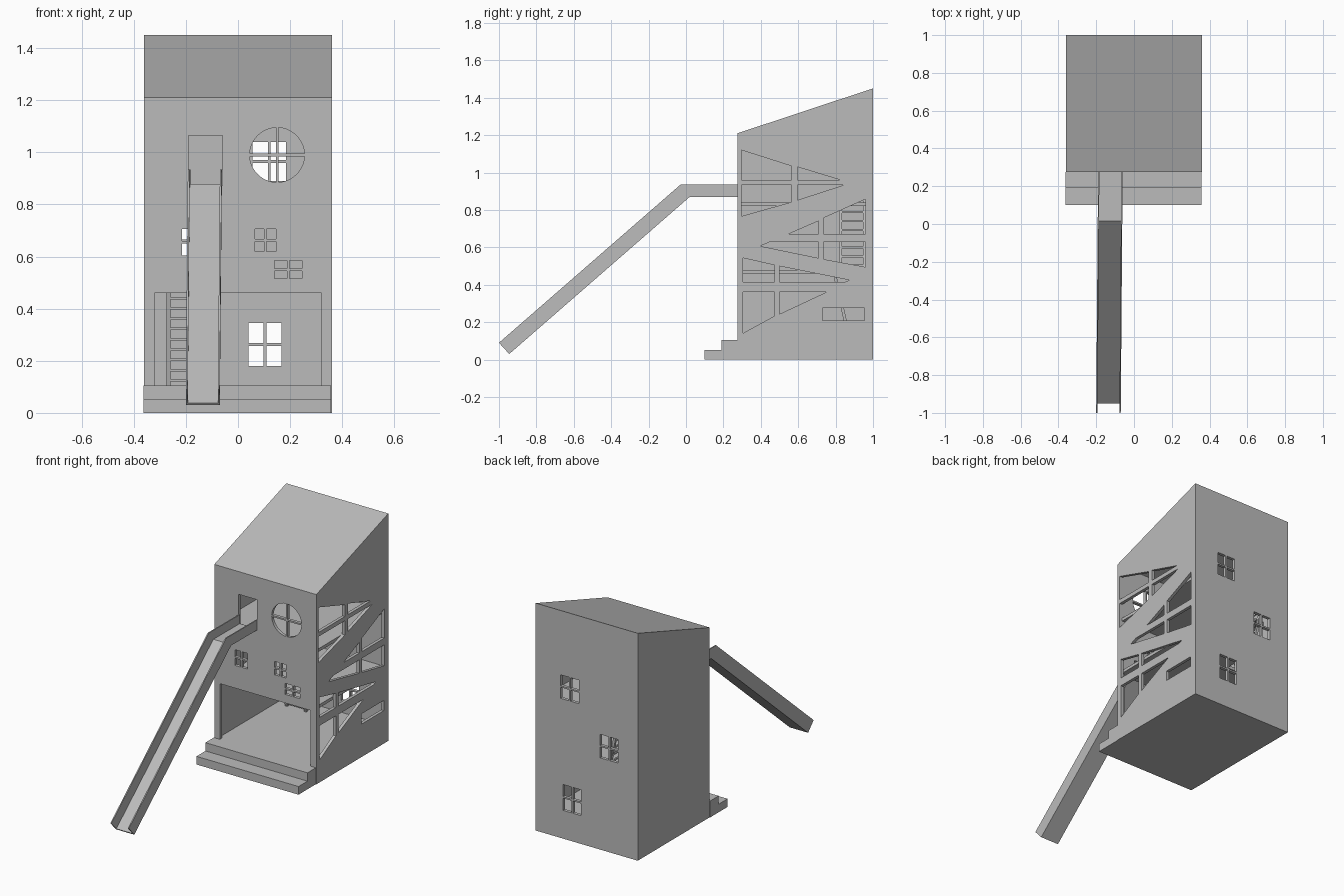
import bpy, bmesh, math
from mathutils import Vector

cube = bpy.data.objects.get("Cube")
if cube:
    bpy.data.objects.remove(cube, do_unlink=True)

grey = bpy.data.materials.new("plain grey")
grey.use_nodes = True
grey.diffuse_color = (0.5, 0.5, 0.5, 1)
grey.node_tree.nodes["Principled BSDF"].inputs["Base Color"].default_value = (0.5, 0.5, 0.5, 1)

W, FRONT, BACK, T = 0.36, 0.275, 1.0, 0.02      # half width, wall planes, wall thickness
EAVE, RIDGE, FLOOR = 1.21, 1.45, 0.105


def add_prism(bm, outline, axis, start, end):
    """Extrude a 2D outline along x or y."""
    place = (lambda u, v, d: (d, u, v)) if axis == "x" else (lambda u, v, d: (u, d, v))
    face = bm.faces.new([bm.verts.new(place(u, v, start)) for u, v in outline])
    grown = bmesh.ops.extrude_face_region(bm, geom=[face])
    shift = Vector(place(0, 0, end - start))
    bmesh.ops.translate(bm, vec=shift, verts=[g for g in grown["geom"] if isinstance(g, bmesh.types.BMVert)])


def make_object(name, bm):
    bmesh.ops.recalc_face_normals(bm, faces=bm.faces)
    mesh = bpy.data.meshes.new(name)
    bm.to_mesh(mesh)
    bm.free()
    mesh.materials.append(grey)
    obj = bpy.data.objects.new(name, mesh)
    bpy.context.collection.objects.link(obj)
    return obj


def prisms(name, outlines, axis, start, end):
    bm = bmesh.new()
    for outline in outlines:
        add_prism(bm, outline, axis, start, end)
    return make_object(name, bm)


def rect(u1, u2, v1, v2):
    return [(u1, v1), (u2, v1), (u2, v2), (u1, v2)]


def panes(u1, u2, v1, v2, bar=0.01):
    """Four openings separated by a cross of bars."""
    um, vm, h = (u1 + u2) / 2, (v1 + v2) / 2, bar / 2
    return [rect(a, b, c, d) for a, b in ((u1, um - h), (um + h, u2))
            for c, d in ((v1, vm - h), (vm + h, v2))]


def round_panes(cu, cv, radius, bar=0.01):
    h = bar / 2
    edge = math.asin(h / radius)
    steps = 10
    arc = [edge + (math.pi / 2 - 2 * edge) * i / steps for i in range(steps + 1)]
    quarter = [(h, h)] + [(radius * math.cos(a), radius * math.sin(a)) for a in arc]
    return [[(cu + su * u, cv + sv * v) for u, v in quarter] for su in (1, -1) for sv in (1, -1)]


def cut(target, cutter):
    cutter.hide_render = True
    mod = target.modifiers.new("opening", "BOOLEAN")
    mod.operation, mod.solver, mod.object = "DIFFERENCE", "EXACT", cutter
    bpy.context.view_layer.objects.active = target
    bpy.ops.object.modifier_apply(modifier=mod.name)
    bpy.data.objects.remove(cutter, do_unlink=True)


# House shell with a sloping roof, hollowed out
house = prisms("house_shell", [[(FRONT, 0), (BACK, 0), (BACK, RIDGE), (FRONT, EAVE)]], "x", -W, W)
slope = (RIDGE - EAVE) / (BACK - FRONT)
inner = [(FRONT + T, FLOOR), (BACK - T, FLOOR),
         (BACK - T, RIDGE - T - slope * T), (FRONT + T, EAVE - T + slope * T)]
cut(house, prisms("cavity", [inner], "x", -W + T, W - T))

# Front doorway, slide door and windows
front_holes = [rect(-0.32, 0.32, FLOOR, 0.46), rect(-0.19, -0.06, 0.87, 1.065)]
front_holes += panes(0.065, 0.145, 0.62, 0.705) + panes(0.14, 0.245, 0.515, 0.585)
front_holes += panes(-0.215, -0.125, 0.605, 0.705) + round_panes(0.15, 0.99, 0.105)
cut(house, prisms("front_cutter", front_holes, "y", FRONT - 0.05, FRONT + 0.05))

# Back windows
back_holes = panes(0.055, 0.185, 0.89, 1.04) + panes(0.04, 0.167, 0.18, 0.345)
back_holes += panes(-0.22, -0.095, 0.585, 0.735)
cut(house, prisms("back_cutter", back_holes, "y", BACK - 0.05, BACK + 0.05))

# Triangular lattice openings on the left side
upper_lattice = [
    [(.296, 1.12), (.563, 1.035), (.563, .96), (.296, .96)],
    [(.596, 1.03), (.826, .96), (.596, .96)],
    [(.296, .933), (.563, .933), (.563, .842), (.296, .767)],
    [(.596, .933), (.842, .933), (.596, .853)]]
middle_lattice = [
    [(.547, .671), (.708, .741), (.708, .671)],
    [(.735, .757), (.96, .858), (.96, .671), (.735, .671)],
    [(.397, .607), (.446, .628), (.708, .628), (.708, .543)],
    [(.735, .628), (.96, .628), (.96, .495), (.735, .537)]]
lower_lattice = [
    [(.306, .543), (.472, .505), (.472, .414), (.306, .414)],
    [(.499, .5), (.874, .425), (.847, .414), (.499, .414)],
    [(.306, .361), (.472, .361), (.472, .233), (.306, .142)],
    [(.499, .361), (.751, .361), (.499, .243)],
    rect(.73, .955, .21, .275)]
cut(house, prisms("side_cutter", upper_lattice + middle_lattice + lower_lattice, "x", W - 0.05, W + 0.05))

# Entrance steps
prisms("entrance_steps", [[(0.1, 0), (FRONT, 0), (FRONT, FLOOR), (0.19, FLOOR), (0.19, 0.052), (0.1, 0.052)]],
       "x", -W - 0.003, W - 0.003)


# Upper floors with a stair gap in the back corner
def storey(name, z, gap_front, gap_side):
    left, right = -W + T, W - T
    slab = prisms(name, [rect(left, right, z, z + T)], "y", FRONT + T, gap_front)
    back = prisms(name + "_back", [rect(gap_side, right, z, z + T)], "y", gap_front, BACK - T)
    return slab, back


storey("first_floor", 0.46, 0.75, -0.1)
storey("second_floor", 0.82, 0.8, -0.08)


# Ladders
def add_beam(bm, p, q, size):
    p, q = Vector(p), Vector(q)
    made = bmesh.ops.create_cube(bm, size=1)["verts"]
    turn = (q - p).to_track_quat("Z", "Y")
    for v in made:
        local = Vector((v.co.x * size, v.co.y * size, v.co.z * (q - p).length))
        v.co = turn @ local + (p + q) / 2


def ladder(name, foot, top, across, rungs):
    bm = bmesh.new()
    foot, top, across = Vector(foot), Vector(top), Vector(across)
    for side in (Vector(), across):
        add_beam(bm, foot + side, top + side, 0.016)
    for i in range(rungs):
        p = foot.lerp(top, (i + 0.5) / rungs)
        add_beam(bm, p, p + across, 0.01)
    return make_object(name, bm)


ladder("lower_ladder", (-0.267, 0.875, FLOOR), (-0.267, 0.785, 0.5), (0.135, 0, 0), 10)
ladder("upper_ladder", (-0.12, 0.825, 0.48), (-0.2, 0.825, 0.86), (0, 0.13, 0), 8)

# Slide: thin bed between two side rails
rail = [(-0.945, 0.03), (0.02, 0.87), (0.28, 0.87), (0.28, 0.935), (-0.03, 0.935), (-1, 0.09)]
bed = [(-0.945, 0.03), (0.02, 0.87), (0.28, 0.87), (0.28, 0.878), (0.016, 0.878), (-0.95, 0.037)]
slide_parts = [prisms("slide_bed", [bed], "x", -0.184, -0.066),
               prisms("slide_rail_right", [rail], "x", -0.19, -0.183),
               prisms("slide_rail_left", [rail], "x", -0.067, -0.06)]
for part in slide_parts:
    for v in part.data.vertices:
        v.co.x += 0.008 * (v.co.y - FRONT)
